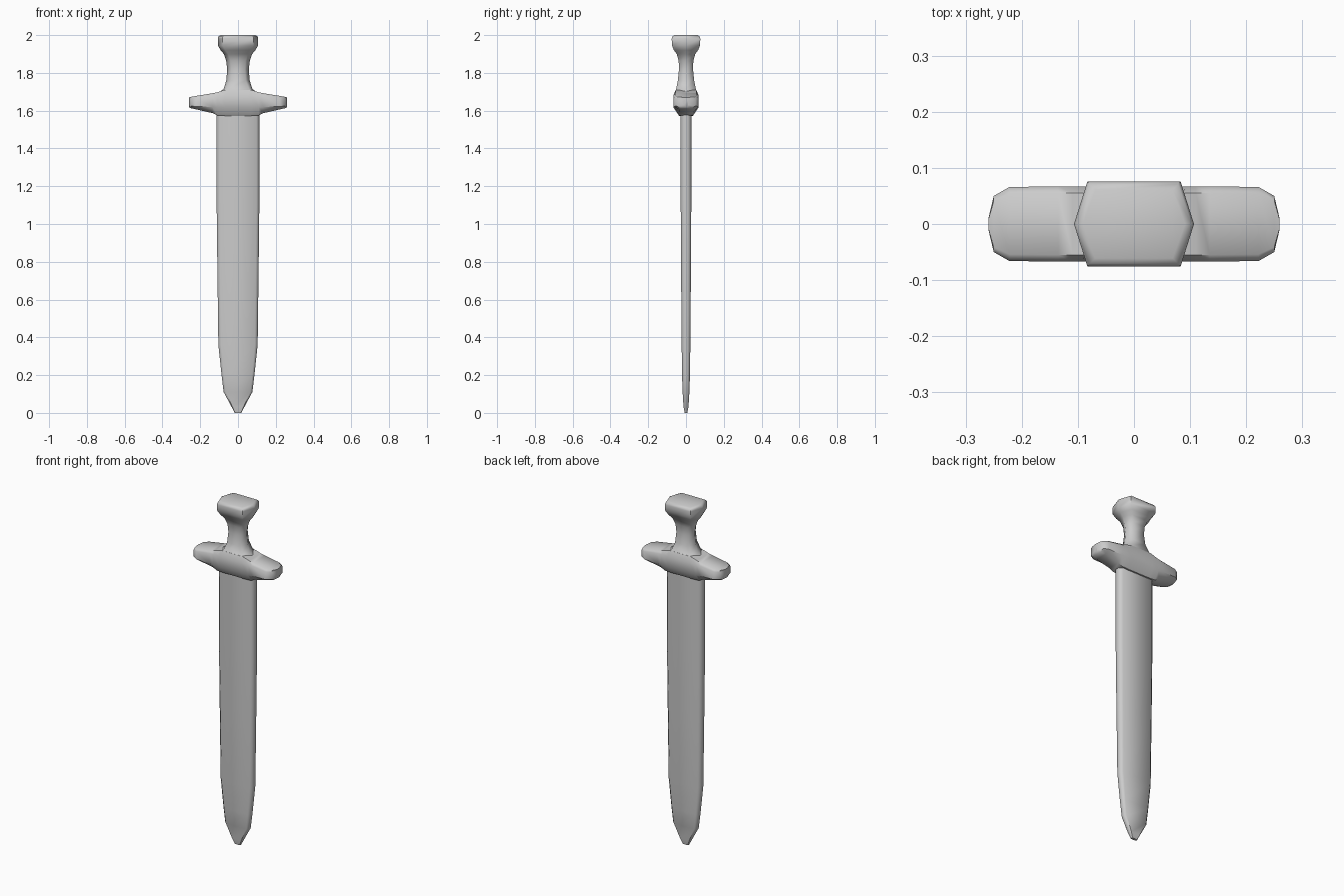
import bpy, math

if "Cube" in bpy.data.objects:
    bpy.data.objects.remove(bpy.data.objects["Cube"])


def loft(name, rings, angle=50):
    """Skin a list of equal-length point rings and cap both ends."""
    n = len(rings[0])
    verts = [p for ring in rings for p in ring]
    faces = [tuple(range(n))[::-1], tuple(range(len(verts) - n, len(verts)))]
    for k in range(len(rings) - 1):
        for i in range(n):
            j = (i + 1) % n
            faces.append((k * n + i, k * n + j, (k + 1) * n + j, (k + 1) * n + i))
    mesh = bpy.data.meshes.new(name)
    mesh.from_pydata(verts, [], faces)
    obj = bpy.data.objects.new(name, mesh)
    bpy.context.collection.objects.link(obj)
    bpy.ops.object.select_all(action='DESELECT')
    obj.select_set(True)
    bpy.context.view_layer.objects.active = obj
    bpy.ops.object.shade_smooth_by_angle(angle=math.radians(angle))
    return obj


def hexagon(z, a, t, b):
    return [(a, 0, z), (b, t, z), (-b, t, z), (-a, 0, z), (-b, -t, z), (b, -t, z)]


def octagon(z, a, t):
    b, e = a * 0.86, t * 0.45
    return [(a, -e, z), (a, e, z), (b, t, z), (-b, t, z),
            (-a, e, z), (-a, -e, z), (-b, -t, z), (b, -t, z)]


# Blade: z, half width, half thickness
blade = [(0.0, 0.018, 0.007), (0.03, 0.033, 0.013), (0.11, 0.076, 0.018),
         (0.2, 0.087, 0.021), (0.36, 0.104, 0.023), (0.75, 0.109, 0.026),
         (1.1, 0.113, 0.028), (1.6, 0.113, 0.028)]
loft("blade", [octagon(*s) for s in blade])

# Crossguard: x, half depth, bottom, side bottom, side top, top
half = [(0.07, 0.067, 1.573, 1.618, 1.68, 1.71),
        (0.11, 0.067, 1.575, 1.618, 1.68, 1.697),
        (0.135, 0.067, 1.587, 1.62, 1.68, 1.692),
        (0.222, 0.066, 1.607, 1.622, 1.668, 1.678),
        (0.25, 0.05, 1.613, 1.625, 1.665, 1.673),
        (0.259, 0.012, 1.618, 1.63, 1.66, 1.67)]
guard = [(-s[0],) + s[1:] for s in reversed(half)] + half


def guard_ring(x, h, z0, z1, z2, z3):
    lo, hi = h * 0.55, h * 0.82
    return [(x, -lo, z0), (x, lo, z0), (x, h, z1), (x, h, z2),
            (x, hi, z3), (x, -hi, z3), (x, -h, z2), (x, -h, z1)]


loft("crossguard", [guard_ring(*s) for s in guard])

# Grip flaring into the pommel: z, half width, half depth, half width of flat
grip = [(1.675, 0.115, 0.064, 0.1), (1.695, 0.105, 0.06, 0.085),
        (1.715, 0.076, 0.052, 0.058), (1.76, 0.062, 0.043, 0.04),
        (1.82, 0.057, 0.037, 0.036), (1.865, 0.063, 0.039, 0.04),
        (1.9, 0.075, 0.049, 0.052), (1.92, 0.092, 0.064, 0.067),
        (1.945, 0.106, 0.074, 0.082), (1.982, 0.107, 0.076, 0.083),
        (1.994, 0.103, 0.071, 0.079), (2.0, 0.091, 0.061, 0.069)]
loft("grip_and_pommel", [hexagon(*s) for s in grip], 65)
